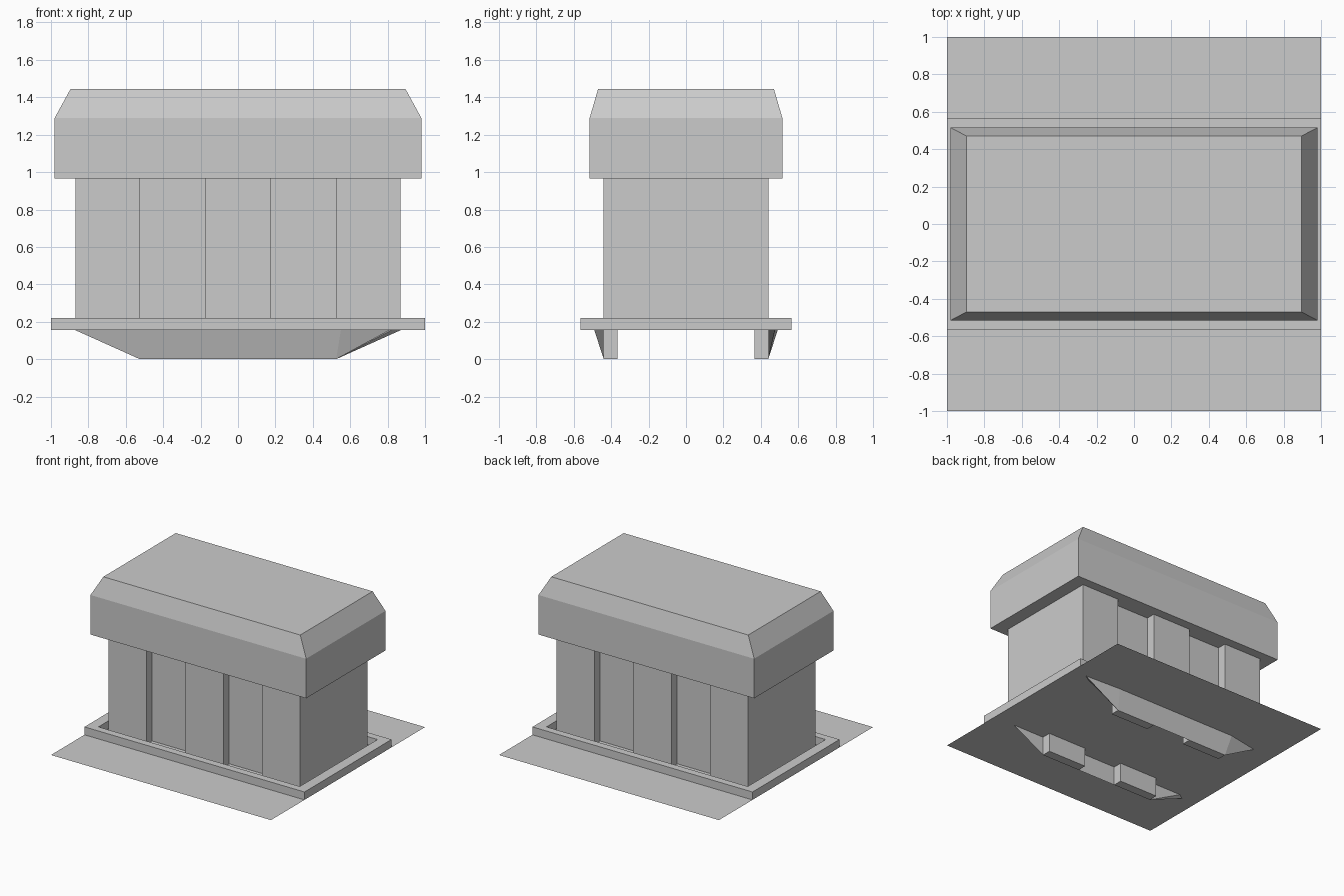
import bpy, bmesh

if "Cube" in bpy.data.objects:
    bpy.data.objects.remove(bpy.data.objects["Cube"])


def finish(name, bm):
    bmesh.ops.recalc_face_normals(bm, faces=bm.faces)
    mesh = bpy.data.meshes.new(name)
    bm.to_mesh(mesh)
    bm.free()
    ob = bpy.data.objects.new(name, mesh)
    bpy.context.collection.objects.link(ob)
    return ob


def loft(name, rings):
    """Join matching rings of points and cap both ends."""
    bm = bmesh.new()
    loops = [[bm.verts.new(p) for p in ring] for ring in rings]
    n = len(loops[0])
    for a, b in zip(loops, loops[1:]):
        for i in range(n):
            j = (i + 1) % n
            bm.faces.new((a[i], a[j], b[j], b[i]))
    bm.faces.new(loops[0])
    bm.faces.new(loops[-1])
    return finish(name, bm)


def rect(x, y, z, cx=0, cy=0):
    return [(cx + sx * x, cy + sy * y, z) for sx, sy in ((-1, -1), (1, -1), (1, 1), (-1, 1))]


BASE, RIM, TOP = 0.155, 0.22, 0.965
STEPS = [-0.87, -0.525, -0.175, 0.175, 0.525, 0.87]
OUT, IN = 0.44, 0.365

# thin square ground sheet
bm = bmesh.new()
bm.faces.new([bm.verts.new(p) for p in rect(1, 1, BASE)])
finish("base_sheet", bm)

# raised rectangular rim around the body
bm = bmesh.new()
loops = [[bm.verts.new(p) for p in rect(*r)] for r in
         ((1, 0.565, BASE), (1, 0.565, RIM), (0.915, 0.505, RIM), (0.915, 0.505, BASE))]
for k in range(4):
    a, b = loops[k], loops[(k + 1) % 4]
    for i in range(4):
        j = (i + 1) % 4
        bm.faces.new((a[i], a[j], b[j], b[i]))
finish("base_rim", bm)

# body with alternating proud and recessed panels front and back
front = []
for i in range(5):
    y = -IN if i % 2 else -OUT
    front += [(STEPS[i], y), (STEPS[i + 1], y)]
outline = front + [(-x, -y) for x, y in front]
loft("body", [[(x, y, z) for x, y in outline] for z in (BASE, TOP)])

# lid with sloping shoulders
loft("lid", [rect(0.98, 0.515, TOP), rect(0.98, 0.515, 1.29), rect(0.895, 0.47, 1.445)])

# two skids: a tapered outer wedge and two inner blocks each
for side, s in (("front", 1), ("back", -1)):
    pts = [(-0.87, -0.475, BASE), (-0.55, -0.49, BASE), (0.55, -0.49, BASE),
           (0.81, -OUT, BASE), (-0.82, -OUT, BASE), (-0.525, -OUT, 0), (0.525, -OUT, 0)]
    bm = bmesh.new()
    for x, y, z in pts:
        bm.verts.new((s * x, s * y, z))
    bmesh.ops.convex_hull(bm, input=bm.verts)
    bmesh.ops.dissolve_limit(bm, angle_limit=0.01, verts=bm.verts, edges=bm.edges)
    finish(side + "_skid", bm)
    for label, cx in (("left", -0.35), ("right", 0.35)):
        cy = -s * (OUT + IN) / 2
        half = (OUT - IN) / 2
        loft(f"{side}_{label}_skid_block", [rect(0.175, half, z, cx, cy) for z in (0, BASE)])
